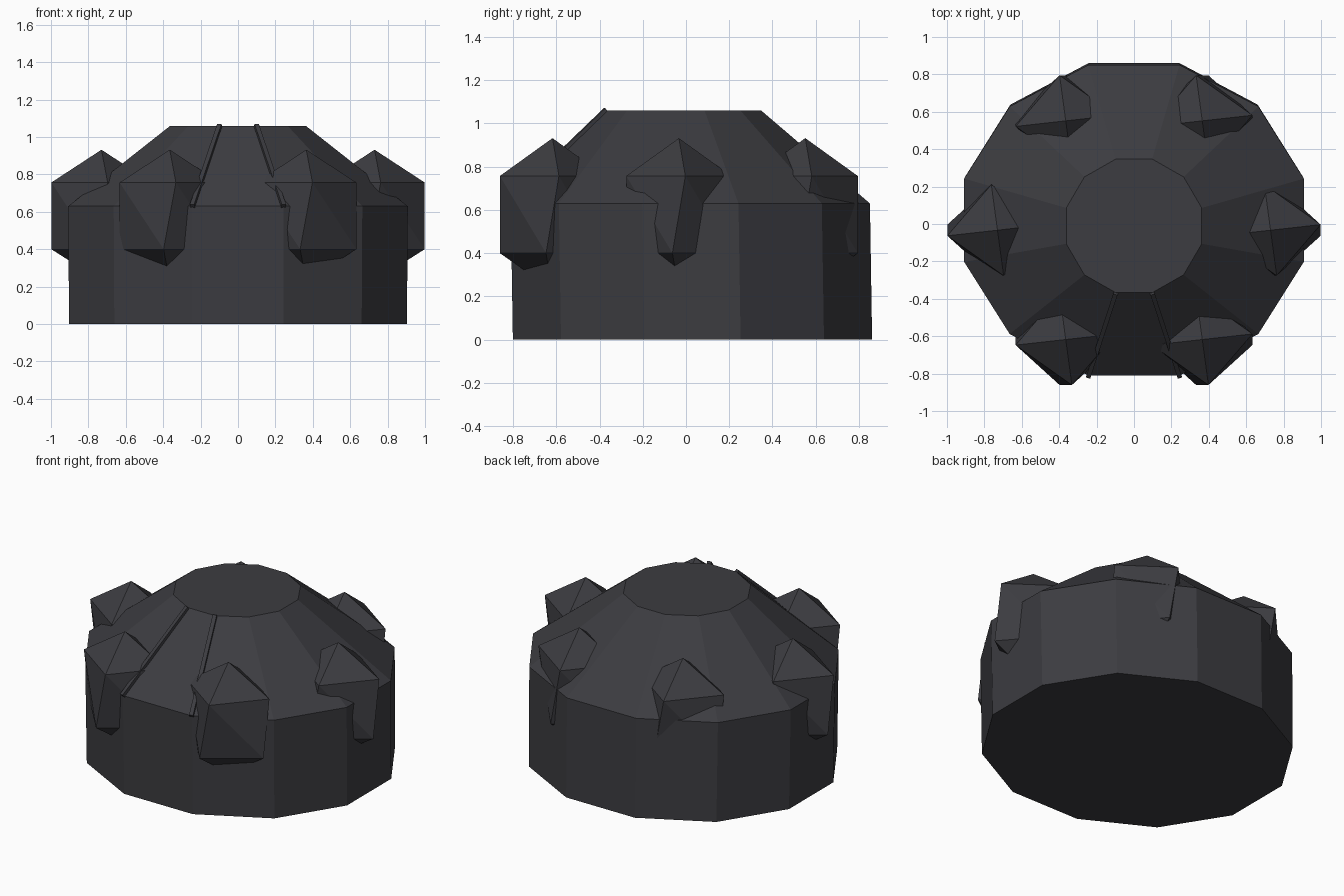
import bpy, bmesh, math
from mathutils import Vector

if "Cube" in bpy.data.objects:
    bpy.data.objects.remove(bpy.data.objects["Cube"])

dark = bpy.data.materials.new("dark_grey")
dark.diffuse_color = (0.045, 0.045, 0.052, 1)
dark.use_nodes = True
dark.node_tree.nodes["Principled BSDF"].inputs["Base Color"].default_value = dark.diffuse_color


def ring(bm, cx, cy, z, rx, ry, n, start):
    """One closed loop of n vertices on an ellipse."""
    return [bm.verts.new((cx + rx * math.cos(start + 2 * math.pi * i / n),
                          cy + ry * math.sin(start + 2 * math.pi * i / n), z))
            for i in range(n)]


def bridge(bm, low, high):
    n = len(low)
    for i in range(n):
        j = (i + 1) % n
        bm.faces.new((low[i], low[j], high[j], high[i]))


def finish(bm, name):
    bmesh.ops.recalc_face_normals(bm, faces=bm.faces)
    mesh = bpy.data.meshes.new(name)
    bm.to_mesh(mesh)
    bm.free()
    mesh.materials.append(dark)
    obj = bpy.data.objects.new(name, mesh)
    bpy.context.collection.objects.link(obj)
    return obj


# Twelve-sided body: upright wall, sloping shoulder and flat top
bm = bmesh.new()
step = math.radians(15)
base = ring(bm, 0, 0.03, 0.0, 0.935, 0.86, 12, step)
rim = ring(bm, 0, 0.02, 0.63, 0.94, 0.86, 12, step)
top = ring(bm, 0, -0.01, 1.06, 0.375, 0.37, 12, step)
bridge(bm, base, rim)
bridge(bm, rim, top)
bm.faces.new(base[::-1])
bm.faces.new(top)
finish(bm, "body")


# Studs: slightly twisted four-sided prisms with pointed ends
def stud(name, cx, cy):
    bm = bmesh.new()
    twist = math.radians(7)
    low = ring(bm, cx, cy, 0.40, 0.27, 0.245, 4, -twist)
    high = ring(bm, cx, cy, 0.757, 0.27, 0.245, 4, twist)
    for i in range(4):
        j = (i + 1) % 4
        bm.faces.new((low[i], low[j], high[i]))
        bm.faces.new((low[j], high[j], high[i]))
    for loop, z in ((low, 0.23), (high, 0.932)):
        tip = bm.verts.new((cx, cy, z))
        for i in range(4):
            bm.faces.new((loop[i], loop[(i + 1) % 4], tip))
    finish(bm, name)


for k in range(6):
    a = math.radians(60 * k)
    stud(f"stud_{k + 1}", 0.73 * math.cos(a), -0.033 + 0.675 * math.sin(a))


# Thin ribs on the two front shoulder edges
def rib(name, side):
    start = Vector((side * 0.097, -0.368, 1.06))
    end = Vector((side * 0.243, -0.815, 0.63))
    along = (end - start).normalized()
    across = Vector((0, 0, 1)).cross(along).normalized()
    out = along.cross(across)
    if out.z < 0:
        out = -out
    bm = bmesh.new()
    loops = []
    for p in (start, end):
        loops.append([bm.verts.new(p + across * 0.012 * u + out * v)
                      for u, v in ((-1, -0.02), (1, -0.02), (1, 0.014), (-1, 0.014))])
    bridge(bm, *loops)
    bm.faces.new(loops[0])
    bm.faces.new(loops[1])
    finish(bm, name)


rib("rib_left", -1)
rib("rib_right", 1)
